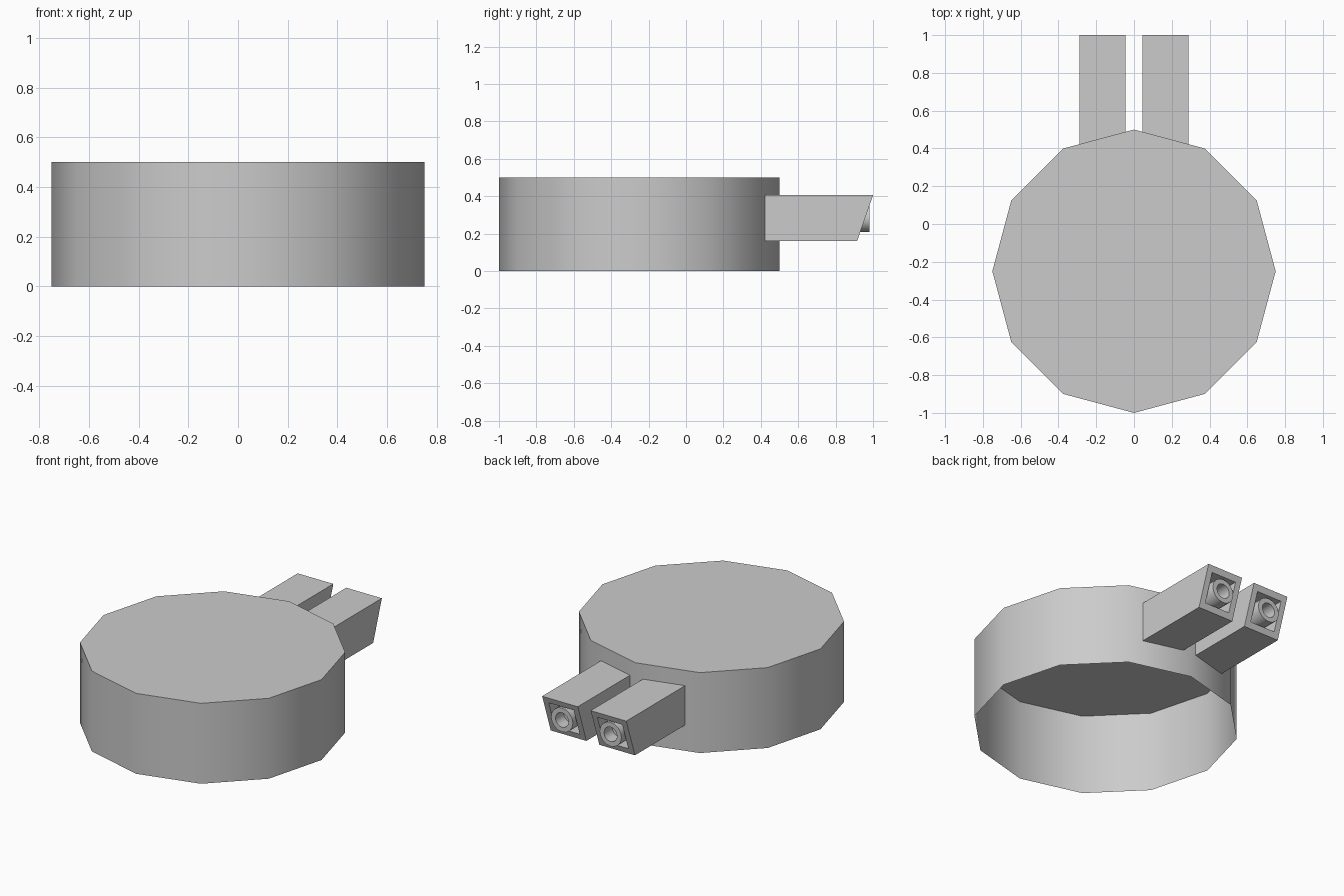
import bpy, bmesh
from math import sin, cos, pi, radians

if "Cube" in bpy.data.objects:
    bpy.data.objects.remove(bpy.data.objects["Cube"])


def finish(bm, name, angle=40, mirror=False):
    mesh = bpy.data.meshes.new(name)
    bm.to_mesh(mesh)
    bm.free()
    obj = bpy.data.objects.new(name, mesh)
    bpy.context.collection.objects.link(obj)
    bpy.ops.object.select_all(action='DESELECT')
    obj.select_set(True)
    bpy.context.view_layer.objects.active = obj
    bpy.ops.object.shade_smooth_by_angle(angle=radians(angle))
    if mirror:
        obj.modifiers.new("mirror_x", 'MIRROR').use_mirror_merge = False
    return obj


def skin(name, rings, angle=40):
    """Join rings of points in order and cap the last one."""
    bm = bmesh.new()
    loops = [[bm.verts.new(p) for p in ring] for ring in rings]
    n = len(loops[0])
    for a, b in zip(loops, loops[1:]):
        for i in range(n):
            j = (i + 1) % n
            bm.faces.new((a[i], a[j], b[j], b[i]))
    bm.faces.new(loops[-1])
    bm.normal_update()
    return finish(bm, name, angle, mirror=True)


# Drum: twelve-sided shell, open underneath
bm = bmesh.new()
bmesh.ops.create_cone(bm, cap_ends=True, segments=12, radius1=0.75, radius2=0.75, depth=0.5)
bmesh.ops.translate(bm, verts=bm.verts, vec=(0, -0.25, 0.25))
bm.normal_update()
bottom = [f for f in bm.faces if f.normal.z < -0.9]
bmesh.ops.delete(bm, geom=bottom, context='FACES')
finish(bm, "drum")

# Housings: square tubes with a raked, recessed end
CX, CZ = 0.167, 0.2825


def wall_y(x, z):
    return 0.5 - 0.268 * x


def rake_y(x, z):
    return 0.915 + 0.085 * (z - 0.16) / 0.245


def square(half, depth):
    corners = ((-1, -1), (-1, 1), (1, 1), (1, -1))
    pts = [(CX + sx * half, CZ + sz * half) for sx, sz in corners]
    return [(x, depth(x, z), z) for x, z in pts]


skin("housing", [square(0.1225, wall_y), square(0.1225, rake_y),
                 square(0.086, rake_y), square(0.086, lambda x, z: 0.8)], 20)


# Nozzles: round tubes inside the recesses
def circle(r, y, n=16):
    return [(CX + r * sin(2 * pi * i / n), y, CZ + r * cos(2 * pi * i / n)) for i in range(n)]


skin("nozzle", [circle(0.075, 0.8), circle(0.075, 0.98),
                circle(0.045, 0.98), circle(0.045, 0.9)])
